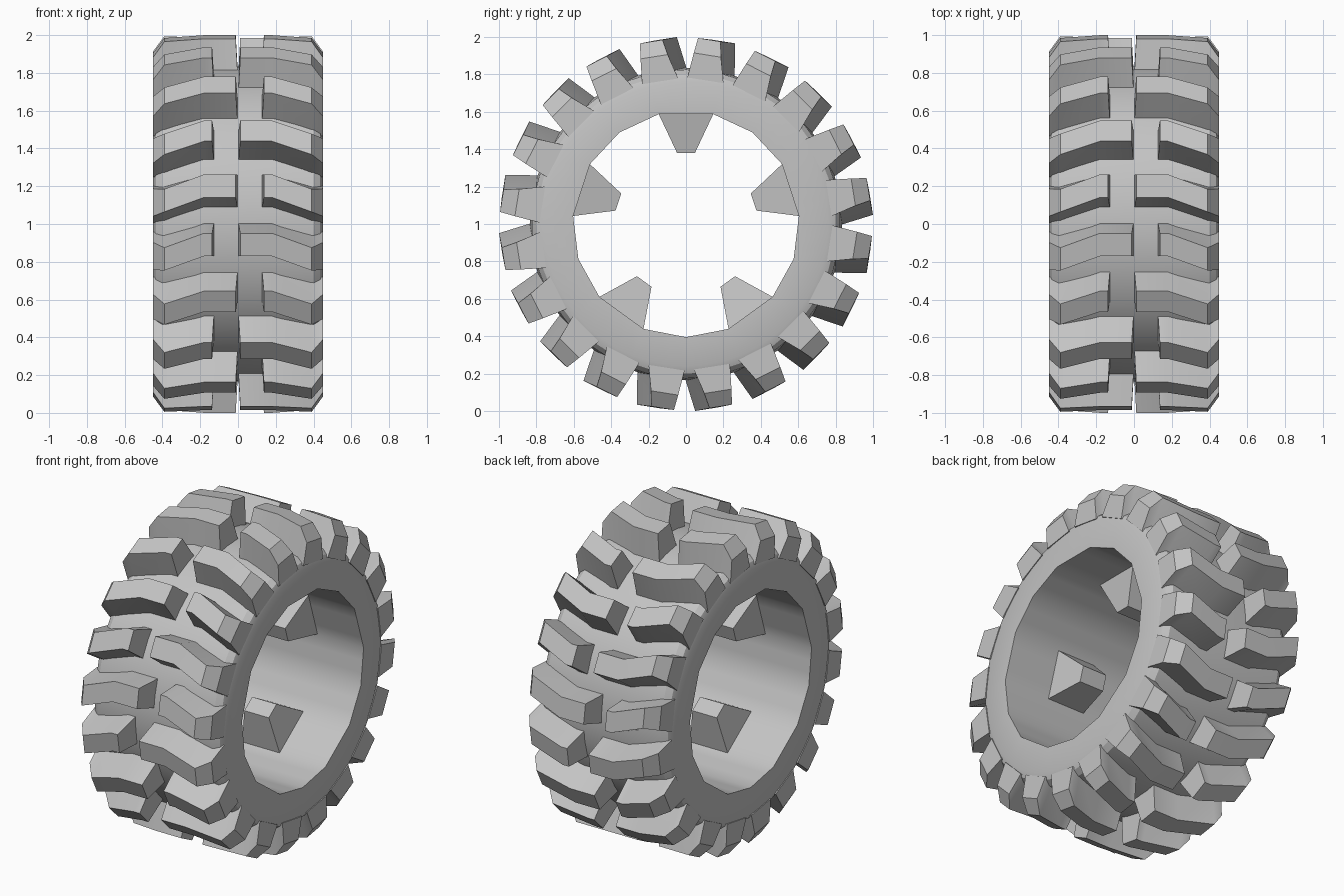
import bpy, bmesh, math
from math import sin, cos, radians

old = bpy.data.objects.get("Cube")
if old:
    bpy.data.objects.remove(old)

rubber = bpy.data.materials.new("grey rubber")
rubber.use_nodes = True
GREY = (0.55, 0.55, 0.55, 1)
rubber.diffuse_color = GREY
rubber.node_tree.nodes["Principled BSDF"].inputs["Base Color"].default_value = GREY


def finish(bm, name, angle):
    """Turn a bmesh into a shaded object standing on the ground."""
    bmesh.ops.recalc_face_normals(bm, faces=bm.faces)
    mesh = bpy.data.meshes.new(name)
    bm.to_mesh(mesh)
    bm.free()
    mesh.materials.append(rubber)
    obj = bpy.data.objects.new(name, mesh)
    bpy.context.collection.objects.link(obj)
    obj.location.z = 1
    bpy.ops.object.select_all(action="DESELECT")
    obj.select_set(True)
    bpy.context.view_layer.objects.active = obj
    bpy.ops.object.shade_smooth_by_angle(angle=radians(angle))


def place(x, t, h, a):
    """Point at height h along the spoke direction a, offset t along its tangent."""
    return (x, h * cos(a) + t * sin(a), h * sin(a) - t * cos(a))


def loft(bm, rings, closed=False):
    """Skin equal rings of points, capping the ends unless closed into a loop."""
    rings = [[bm.verts.new(p) for p in ring] for ring in rings]
    n = len(rings[0])
    pairs = list(zip(rings, rings[1:] + rings[:1])) if closed else list(zip(rings, rings[1:]))
    for r, s in pairs:
        for i in range(n):
            j = (i + 1) % n
            bm.faces.new((r[i], r[j], s[j], s[i]))
    if not closed:
        bm.faces.new(rings[0])
        bm.faces.new(rings[-1])


# Tyre body: round outside, hole with five wide and ten narrow flats
directions = []   # (angle, hole radius) around the axle
for k in range(5):
    start = 72 * k + 4
    for width, steps in ((28, 4), (22, 3), (22, 3)):
        for i in range(steps):
            off = width * i / steps
            flat = 0.605 * cos(radians(width / 2)) / cos(radians(off - width / 2))
            directions.append((radians(start + off), flat))
        start += width

outer = [(0.45, 0.76), (0.435, 0.80), (0.40, 0.825), (0.2, 0.835)]
outer += [(-x, r) for x, r in reversed(outer)]
bm = bmesh.new()
loft(bm, [[place(0.45, 0, hole, a)] + [place(x, 0, r, a) for x, r in outer]
          + [place(-0.45, 0, hole, a)] for a, hole in directions], closed=True)
finish(bm, "tyre_body", 29)

# Tread lugs: bent blocks, long and short alternating on each side
bm = bmesh.new()
for k in range(20):
    a = radians(9 + 18 * k)
    for side in (1, -1):
        is_long = (k % 2 == 0) == (side == 1)
        inner = 0.0 if is_long else 0.125
        # base x, top x, top height, base from/to, top from/to
        stations = [(inner, inner + 0.012, 0.995, -0.05, 0.14, -0.015, 0.108),
                    (0.18, 0.18, 0.995, -0.05, 0.14, -0.015, 0.108),
                    (0.39, 0.39, 0.992, -0.115, 0.08, -0.092, 0.03),
                    (0.449, 0.449, 0.91, -0.115, 0.08, -0.102, 0.045)]
        loft(bm, [[place(side * bx, b0, 0.775, a), place(side * bx, b1, 0.775, a),
                   place(side * tx, t1, h, a), place(side * tx, t0, h, a)]
                  for bx, tx, h, b0, b1, t0, t1 in stations])
finish(bm, "tread_lugs", 35)

# Hub keys: five tapered blocks inside the hole
bm = bmesh.new()
for k in range(5):
    a = radians(18 + 72 * k)
    loft(bm, [[place(sx * dx, st * dt, h, a) for sx, st in ((1, 1), (1, -1), (-1, -1), (-1, 1))]
              for dx, dt, h in ((0.13, 0.146, 0.588), (0.085, 0.048, 0.38))])
finish(bm, "hub_keys", 20)
